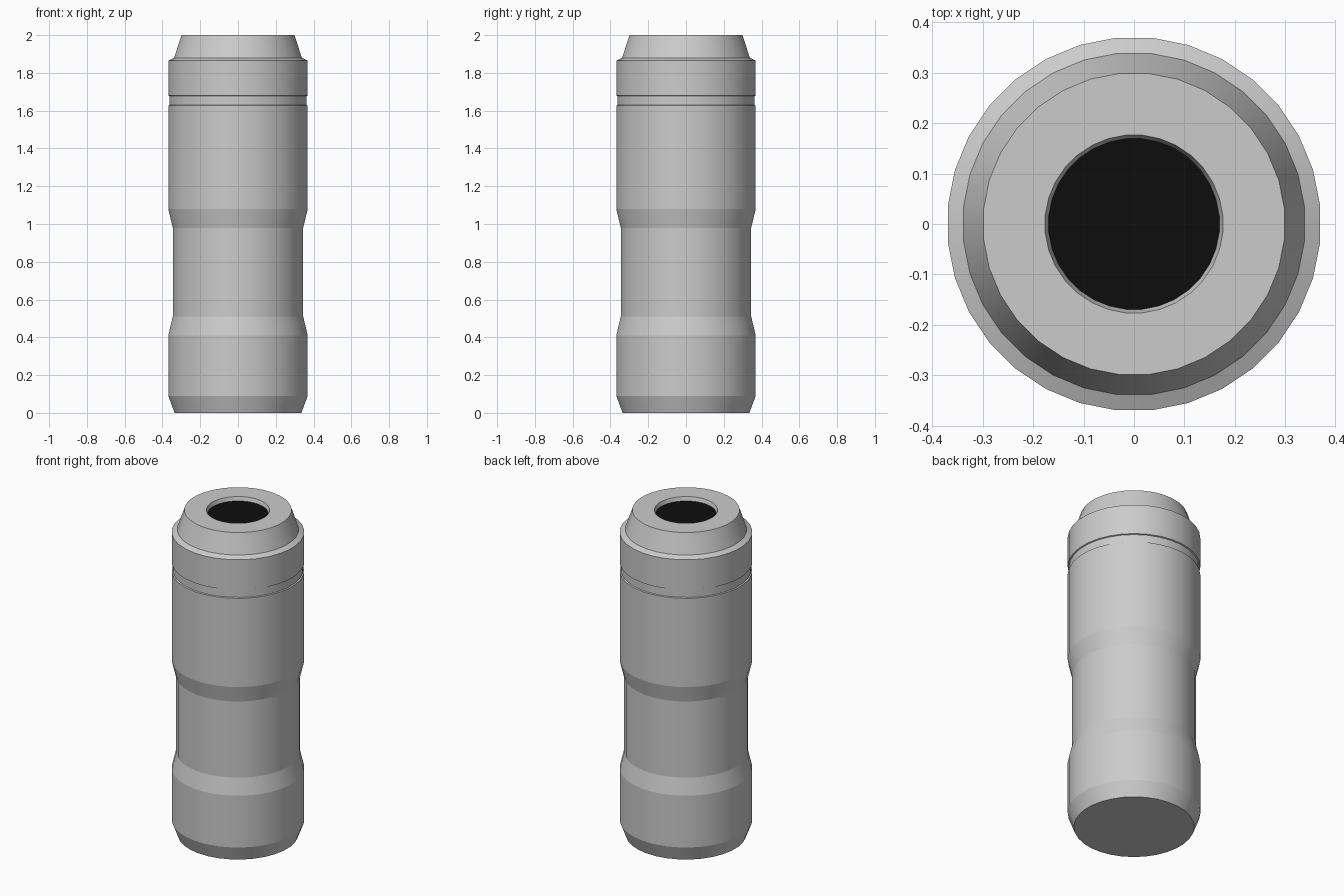
import bpy, bmesh, math

if "Cube" in bpy.data.objects:
    bpy.data.objects.remove(bpy.data.objects["Cube"])

SIDES = 32


def material(name, level):
    mat = bpy.data.materials.new(name)
    mat.diffuse_color = (level, level, level, 1)
    mat.use_nodes = True
    mat.node_tree.nodes["Principled BSDF"].inputs["Base Color"].default_value = mat.diffuse_color
    return mat


def lathe(name, profile, mat=None, cap_start=False):
    """Revolve (radius, z) points, listed from bottom outside to top inside."""
    bm = bmesh.new()
    rings = []
    for r, z in profile:
        angles = [(i + 0.5) * math.tau / SIDES for i in range(SIDES)]
        rings.append([bm.verts.new((r * math.cos(a), r * math.sin(a), z)) for a in angles])
    for lo, hi in zip(rings, rings[1:]):
        for i in range(SIDES):
            j = (i + 1) % SIDES
            bm.faces.new((lo[i], lo[j], hi[j], hi[i])).smooth = True
    if cap_start:
        bm.faces.new(rings[0][::-1])
    # crisp rings, smooth around the circumference
    for e in bm.edges:
        if abs(e.verts[0].co.xy.length - e.verts[1].co.xy.length) < 1e-5 \
                and abs(e.verts[0].co.z - e.verts[1].co.z) < 1e-5:
            e.smooth = False
    mesh = bpy.data.meshes.new(name)
    bm.to_mesh(mesh)
    bm.free()
    obj = bpy.data.objects.new(name, mesh)
    bpy.context.collection.objects.link(obj)
    if mat:
        mesh.materials.append(mat)
    return obj


dark = material("dark_grey", 0.55)
black = material("black", 0.004)

# Chamfered base and lower shoulder
lathe("base", [(0.337, 0), (0.371, 0.09), (0.371, 0.41), (0.347, 0.51)], cap_start=True)
# Recessed waist
lathe("grip", [(0.347, 0.51), (0.347, 0.98)], dark)
# Upper body with the narrow groove and the shoulder lip
lathe("upper_body", [(0.347, 0.98), (0.371, 1.08), (0.371, 1.627), (0.364, 1.63),
                     (0.364, 1.677), (0.371, 1.68), (0.371, 1.865), (0.34, 1.88)])
# Tapered cap with the rim of the opening
lathe("cap", [(0.34, 1.88), (0.30, 2.0), (0.177, 2.0), (0.17, 1.976)])
# Black disc closing the opening
bpy.ops.mesh.primitive_circle_add(vertices=SIDES, radius=0.17, fill_type='NGON',
                                  location=(0, 0, 1.976),
                                  rotation=(0, 0, math.pi / SIDES))
disc = bpy.context.object
disc.name = "opening_disc"
disc.data.materials.append(black)
